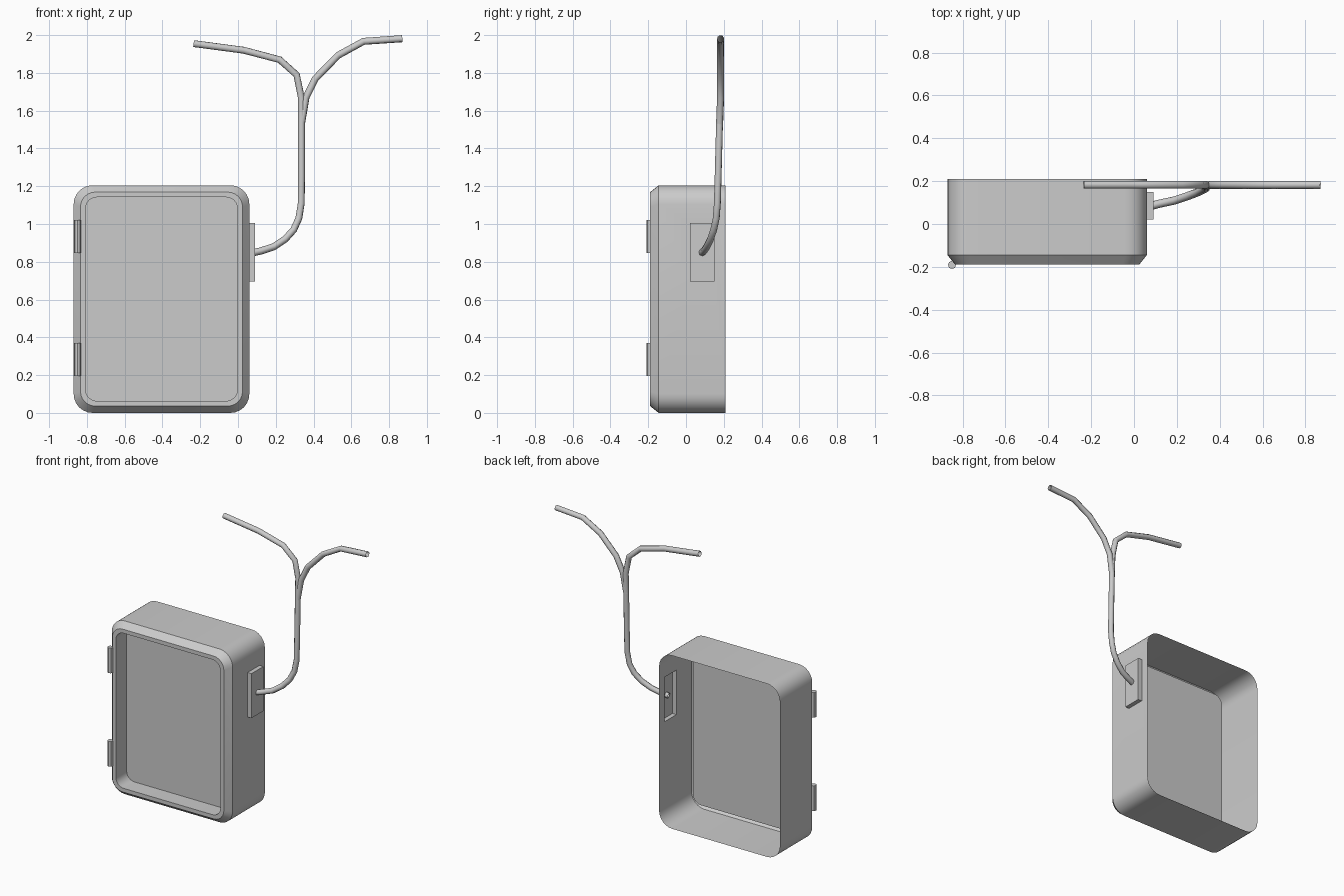
import bpy, bmesh, math
from math import cos, sin, pi

cube = bpy.data.objects.get("Cube")
if cube:
    bpy.data.objects.remove(cube, do_unlink=True)

grey = bpy.data.materials.new("light_grey")
grey.use_nodes = True
colour = (0.6, 0.6, 0.6, 1)
grey.diffuse_color = colour
grey.node_tree.nodes["Principled BSDF"].inputs["Base Color"].default_value = colour

CX, CZ = -0.405, 0.6025      # middle of the case
HALF_W, HALF_H = 0.465, 0.6025


def finish(obj, angle=30):
    obj.data.materials.clear()
    obj.data.materials.append(grey)
    bpy.ops.object.select_all(action='DESELECT')
    obj.select_set(True)
    bpy.context.view_layer.objects.active = obj
    bpy.ops.object.shade_smooth_by_angle(angle=math.radians(angle))


def ring(bm, y, inset, radius, steps=6):
    """Rounded rectangle of vertices facing the front."""
    w, h = HALF_W - inset - radius, HALF_H - inset - radius
    verts = []
    for corner, (sx, sz) in enumerate([(1, 1), (-1, 1), (-1, -1), (1, -1)]):
        for i in range(steps + 1):
            a = (corner + i / steps) * pi / 2
            verts.append(bm.verts.new((CX + sx * w + radius * cos(a), y,
                                       CZ + sz * h + radius * sin(a))))
    return verts


# Case: open at the back, chamfered front rim, sunken front panel
bm = bmesh.new()
sections = [(0.21, 0, 0.1), (-0.145, 0, 0.1), (-0.19, 0.036, 0.078),
            (-0.19, 0.063, 0.06), (-0.072, 0.063, 0.06)]
rings = [ring(bm, *s) for s in sections]
for a, b in zip(rings, rings[1:]):
    for i in range(len(a)):
        j = (i + 1) % len(a)
        bm.faces.new((a[i], a[j], b[j], b[i]))
panel = bm.faces.new(rings[-1])
bmesh.ops.recalc_face_normals(bm, faces=bm.faces)
if panel.normal.y > 0:
    bmesh.ops.reverse_faces(bm, faces=bm.faces)

# Hollow mounting plate pushed out of the side wall
wall = max((f for f in bm.faces if f.normal.x > 0.999),
           key=lambda f: f.calc_center_median().x + f.calc_area())
bmesh.ops.inset_individual(bm, faces=[wall], thickness=0.05)
mid = wall.calc_center_median()
for v in wall.verts:
    v.co.y = 0.15 if v.co.y > mid.y else 0.02
    v.co.z = 1.005 if v.co.z > mid.z else 0.695
plate = bmesh.ops.extrude_discrete_faces(bm, faces=[wall])["faces"][0]
for v in plate.verts:
    v.co.x += 0.03

mesh = bpy.data.meshes.new("case")
bm.to_mesh(mesh)
bm.free()
case = bpy.data.objects.new("case", mesh)
bpy.context.collection.objects.link(case)
finish(case)

# Hinge barrels
for name, z in (("lower_hinge", 0.283), ("upper_hinge", 0.933)):
    bpy.ops.mesh.primitive_cylinder_add(vertices=8, radius=0.019, depth=0.175,
                                        location=(-0.849, -0.191, z))
    hinge = bpy.context.object
    hinge.name = name
    finish(hinge)


# Tubes: a stem that rises from the plate and forks in two
def tube(name, points):
    curve = bpy.data.curves.new(name, 'CURVE')
    curve.dimensions = '3D'
    curve.bevel_depth = 0.019
    curve.bevel_resolution = 2
    spline = curve.splines.new('POLY')
    spline.points.add(len(points) - 1)
    for p, co in zip(spline.points, points):
        p.co = (*co, 1)
    obj = bpy.data.objects.new(name, curve)
    bpy.context.collection.objects.link(obj)
    bpy.ops.object.select_all(action='DESELECT')
    obj.select_set(True)
    bpy.context.view_layer.objects.active = obj
    bpy.ops.object.convert(target='MESH')
    finish(bpy.context.object, 50)


tube("stem_and_right_branch", [
    (0.075, 0.083, 0.847), (0.12, 0.095, 0.857), (0.19, 0.11, 0.88),
    (0.25, 0.13, 0.92), (0.295, 0.147, 0.97), (0.322, 0.16, 1.03),
    (0.335, 0.166, 1.11), (0.336, 0.17, 1.25), (0.336, 0.178, 1.55),
    (0.335, 0.183, 1.67), (0.31, 0.183, 1.79), (0.22, 0.183, 1.87),
    (0.03, 0.183, 1.92), (-0.235, 0.183, 1.955)])
tube("left_branch", [
    (0.336, 0.178, 1.53), (0.36, 0.183, 1.67), (0.41, 0.183, 1.77),
    (0.53, 0.183, 1.893), (0.665, 0.183, 1.967), (0.87, 0.183, 1.981)])
